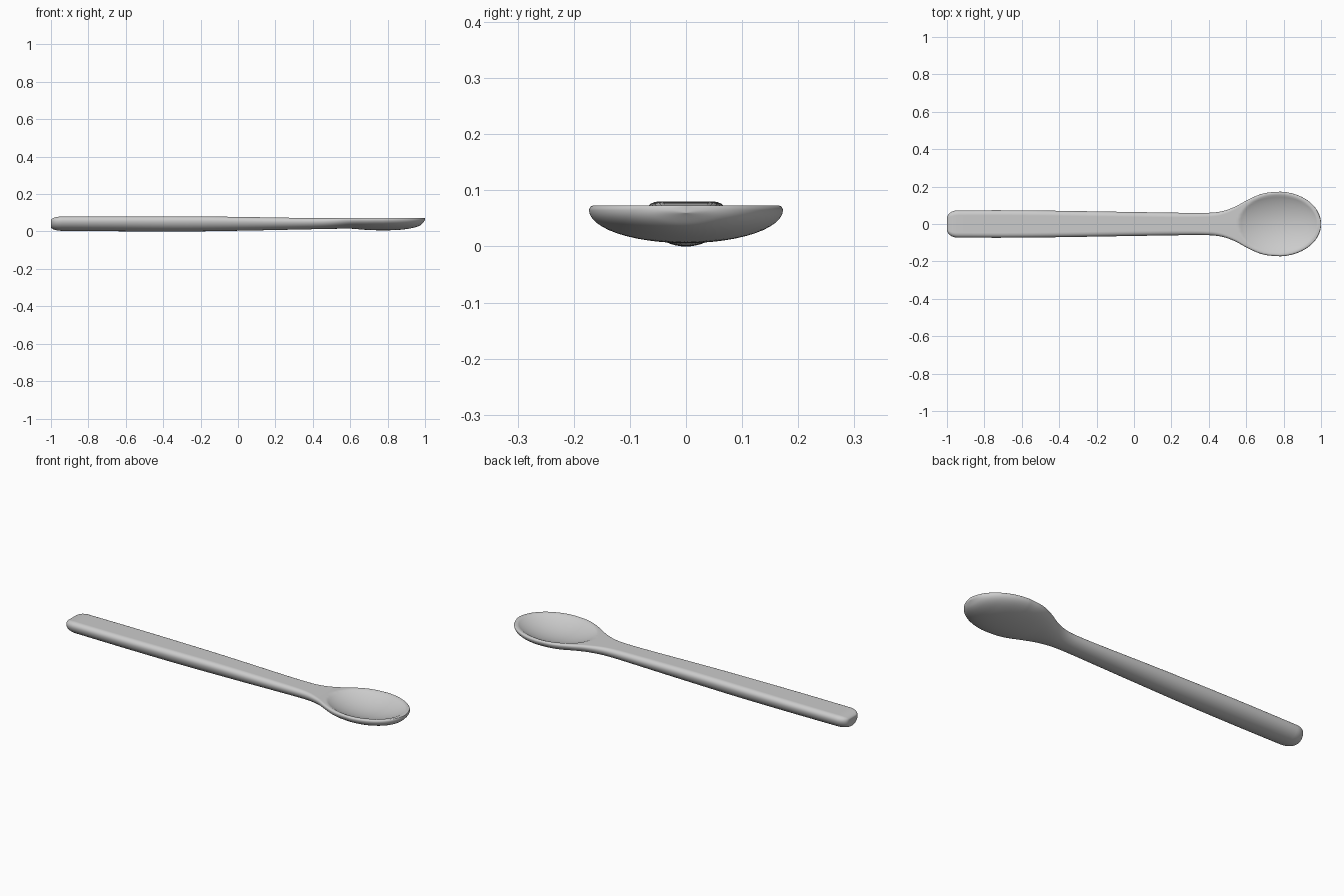
import bpy, bmesh, math

if "Cube" in bpy.data.objects:
    bpy.data.objects.remove(bpy.data.objects["Cube"])

# Profile curves along the spoon: (x, value)
HALF_WIDTH = [(-1, .073), (-.6, .073), (0, .064), (.25, .06), (.4, .06), (.47, .068),
              (.54, .092), (.6, .125), (.66, .153), (.71, .167), (.77, .172)]
TOP = [(-1, .08), (-.2, .08), (0, .078), (.3, .073), (.5, .071), (.65, .073), (1, .073)]
BOTTOM = [(-1, .004), (-.6, .001), (-.3, .0), (0, .004), (.3, .010), (.5, .014), (.6, .015),
          (.68, .009), (.77, .006), (.85, .008), (.9, .013), (.95, .023), (.98, .037), (1, .06)]
EDGE = [(-1, .022), (0, .022), (.4, .018), (.6, .010), (1, .008)]


def curve(pts, x):
    """Smooth Hermite interpolation through pts."""
    x = min(max(x, pts[0][0]), pts[-1][0])
    n = len(pts)
    i = next(k for k in range(n - 1) if x <= pts[k + 1][0])

    def slope(k):
        a, b = pts[max(k - 1, 0)], pts[min(k + 1, n - 1)]
        return (b[1] - a[1]) / (b[0] - a[0])
    (x0, y0), (x1, y1) = pts[i], pts[i + 1]
    h = x1 - x0
    t = (x - x0) / h
    return (y0 * (2*t**3 - 3*t*t + 1) + slope(i) * h * (t**3 - 2*t*t + t)
            + y1 * (3*t*t - 2*t**3) + slope(i + 1) * h * (t**3 - t*t))


def hollow(x, y):
    """Depth of the scooped bowl below the rim."""
    rho2 = ((x - .77) / .21) ** 2 + (y / .157) ** 2
    return .045 * max(0, 1 - rho2) ** .9


def section(x):
    w, top, bot, edge = (curve(c, x) for c in (HALF_WIDTH, TOP, BOTTOM, EDGE))
    if x > .77:                                   # elliptical tip
        w = .172 * math.sqrt(max(0, 1 - ((x - .77) / .23) ** 2)) + .001
    if x < -.94:                                  # rounded handle end
        s = math.sqrt(max(0, 1 - ((-.94 - x) / .06) ** 2))
        w = .032 + (w - .032) * s
        top, bot = .06 + (top - .06) * s, .024 + (bot - .024) * s
        edge *= .4 + .6 * s
    rim = top - edge
    inset = min(edge * 1.1, w * .5)
    pts = []
    for i in range(25):                           # rounded underside
        a = math.pi * i / 24
        pts.append((x, -w * math.cos(a), rim - (rim - bot) * math.sin(a)))
    for i in range(1, 6):                         # right edge rounding
        a = math.pi / 2 * i / 5
        pts.append((x, w - inset * (1 - math.cos(a)), rim + edge * math.sin(a)))
    for i in range(1, 32):                        # flat top with hollow
        y = (w - inset) * (1 - 2 * i / 32)
        pts.append((x, y, top - hollow(x, y)))
    for i in range(5, 0, -1):                     # left edge rounding
        a = math.pi / 2 * i / 5
        pts.append((x, -w + inset * (1 - math.cos(a)), rim + edge * math.sin(a)))
    return pts


# Stations: dense at the rounded ends and through the bowl
xs = [-.94 - .06 * math.cos(math.pi / 2 * i / 10) for i in range(10)]
xs += [-.94 + 1.34 * i / 30 for i in range(30)]
xs += [.4 + .37 * i / 36 for i in range(36)]
xs += [.77 + .23 * math.sin(math.pi / 2 * i / 36) for i in range(37)]

# Spoon: loft the sections and cap both ends
bm = bmesh.new()
rings = [[bm.verts.new(p) for p in section(x)] for x in xs]
for a, b in zip(rings, rings[1:]):
    for i in range(len(a)):
        j = (i + 1) % len(a)
        bm.faces.new((a[i], a[j], b[j], b[i]))
bm.faces.new(rings[0])
bm.faces.new(rings[-1])
bmesh.ops.recalc_face_normals(bm, faces=bm.faces[:])
mesh = bpy.data.meshes.new("spoon")
bm.to_mesh(mesh)
bm.free()
spoon = bpy.data.objects.new("spoon", mesh)
bpy.context.collection.objects.link(spoon)
bpy.context.view_layer.objects.active = spoon
spoon.select_set(True)
bpy.ops.object.shade_smooth_by_angle(angle=math.radians(40))
